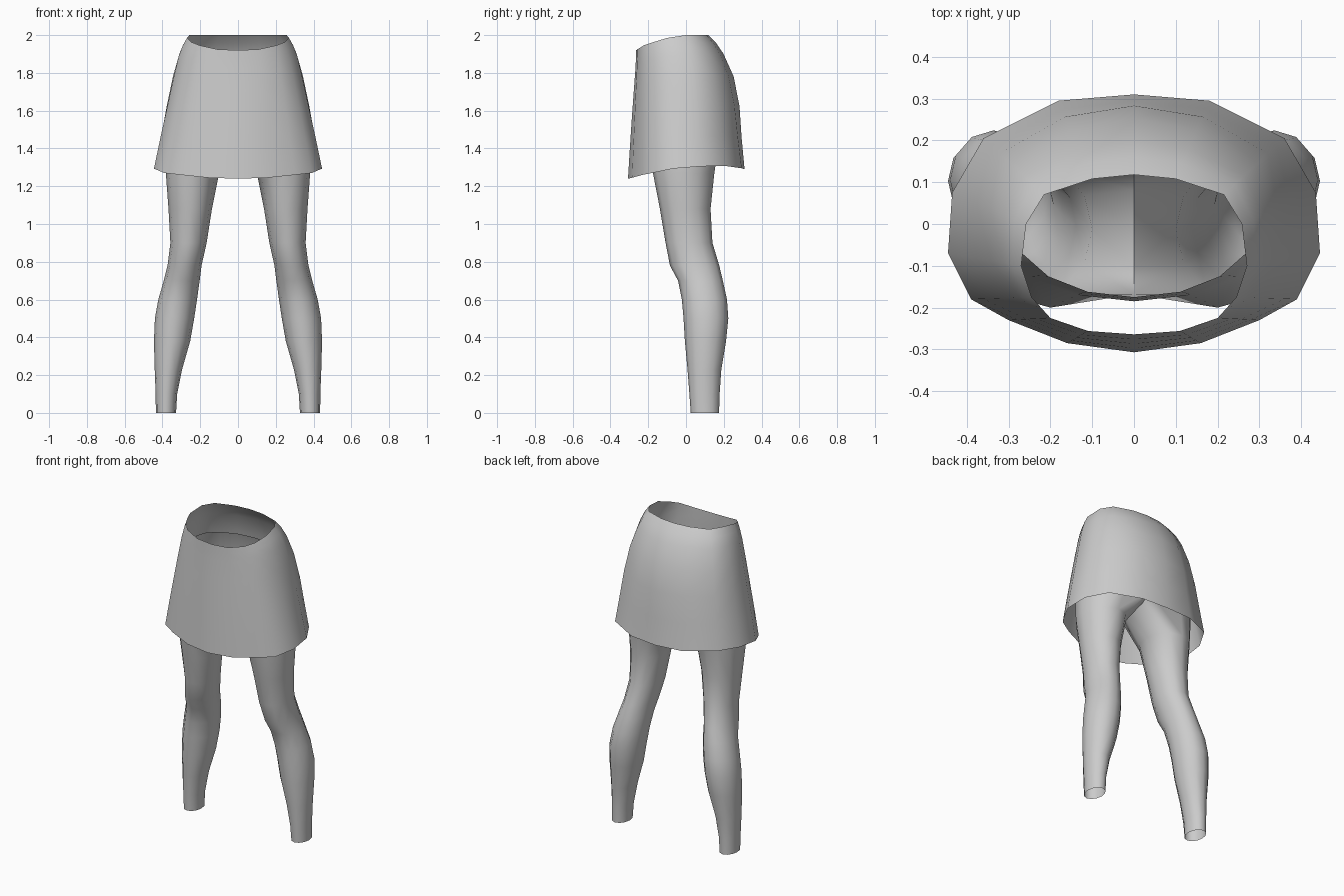
import bpy, bmesh, math

if "Cube" in bpy.data.objects:
    bpy.data.objects.remove(bpy.data.objects["Cube"])

grey = bpy.data.materials.new("plain_grey")
grey.diffuse_color = (0.6, 0.6, 0.6, 1)
grey.use_nodes = True
grey.node_tree.nodes["Principled BSDF"].inputs["Base Color"].default_value = grey.diffuse_color


def finish(name, bm):
    """Turn a right-hand half into a mirrored, smooth object."""
    bmesh.ops.recalc_face_normals(bm, faces=bm.faces)
    # open shell: make most faces point away from the half's own axis
    c = sum((v.co.x for v in bm.verts)) / len(bm.verts)
    s = sum(f.normal.x * (f.calc_center_median().x - c) * f.calc_area() for f in bm.faces)
    if s < 0:
        bmesh.ops.reverse_faces(bm, faces=bm.faces)
    me = bpy.data.meshes.new(name)
    bm.to_mesh(me)
    bm.free()
    me.materials.append(grey)
    ob = bpy.data.objects.new(name, me)
    bpy.context.collection.objects.link(ob)
    mod = ob.modifiers.new("mirror", 'MIRROR')
    mod.use_clip = True
    mod.merge_threshold = 0.002
    bpy.context.view_layer.objects.active = ob
    ob.select_set(True)
    bpy.ops.object.modifier_apply(modifier=mod.name)
    bpy.ops.object.shade_smooth_by_angle(angle=math.radians(60))
    ob.select_set(False)
    return ob


def bridge(bm, a, b, closed=False):
    n = len(a)
    for i in range(n if closed else n - 1):
        j = (i + 1) % n
        bm.faces.new((a[i], a[j], b[j], b[i]))


# Skirt: half outlines of waist and hem (front centre to back centre)
waist = [(0, -.264, 1.92), (.11, -.256, 1.925), (.2, -.225, 1.945),
         (.245, -.175, 1.962), (.27, -.1, 1.985), (.258, 0, 2.0),
         (.215, .07, 2.0), (.1, .108, 2.0), (0, .118, 2.0)]
hem = [(0, -.307, 1.24), (.16, -.285, 1.245), (.3, -.23, 1.26),
       (.39, -.18, 1.27), (.445, -.07, 1.293), (.435, .075, 1.305),
       (.36, .205, 1.308), (.18, .295, 1.295), (0, .31, 1.29)]
# drop, and outward flare at front, side and back
rows = [(0, 0, 0, 0), (.06, .02, .13, .22), (.14, .08, .25, .42),
        (.31, .28, .41, .7), (.53, .53, .6, .86), (.77, .78, .81, .92), (1, 1, 1, 1)]
bm = bmesh.new()
prev = None
for t, ff, fs, fb in rows:
    ring = []
    for k, (p, q) in enumerate(zip(waist, hem)):
        w = k / 4
        f = ff + (fs - ff) * w if w <= 1 else fs + (fb - fs) * (w - 1)
        ring.append(bm.verts.new((p[0] + (q[0] - p[0]) * f,
                                  p[1] + (q[1] - p[1]) * f,
                                  p[2] + (q[2] - p[2]) * t)))
    if prev:
        bridge(bm, prev, ring)
    prev = ring
finish("skirt", bm)

# Leg sections: height, inner x, outer x, front y, back y
sections = [(0, .328, .435, .025, .175), (.1, .322, .436, .018, .178),
            (.23, .296, .441, .008, .187), (.38, .253, .445, -.006, .212),
            (.5, .232, .44, -.013, .224), (.6, .217, .422, -.022, .217),
            (.7, .203, .393, -.042, .195), (.78, .193, .373, -.085, .176),
            (.9, .166, .358, -.108, .14), (1.08, .138, .368, -.138, .13),
            (1.27, .1, .382, -.175, .15)]
N = 12
bm = bmesh.new()
prev = None
for z, x0, x1, y0, y1 in sections:
    ring = []
    for k in range(N):
        a = 2 * math.pi * k / N
        ring.append(bm.verts.new(((x0 + x1) / 2 + (x1 - x0) / 2 * math.cos(a),
                                  (y0 + y1) / 2 + (y1 - y0) / 2 * math.sin(a), z)))
    if prev:
        bridge(bm, prev, ring, True)
    prev = ring

# Crotch ring: inner points meet on the centre line
crotch = {4: (.14, 1.48), 5: (.08, 1.43), 6: (-.01, 1.41), 7: (-.1, 1.43), 8: (-.168, 1.48)}
ring = []
for k in range(N):
    a = 2 * math.pi * k / N
    if k in crotch:
        co = (0, *crotch[k])
    else:
        co = (.2 + .185 * math.cos(a), -.01 + .19 * math.sin(a), 1.46)
    ring.append(bm.verts.new(co))
bridge(bm, prev, ring, True)

# Hips: half rings from front centre to back centre, open at the top
prev = [ring[k % N] for k in range(8, 17)]
for z, rx, y0, y1 in [(1.58, .355, -.185, .215), (1.7, .325, -.18, .2), (1.8, .29, -.175, .165)]:
    ring = []
    for j in range(-4, 5):
        a = math.pi * j / 8
        ring.append(bm.verts.new((0 if abs(j) == 4 else rx * math.cos(a),
                                  (y0 + y1) / 2 + (y1 - y0) / 2 * math.sin(a), z)))
    bridge(bm, prev, ring)
    prev = ring
finish("legs", bm)
